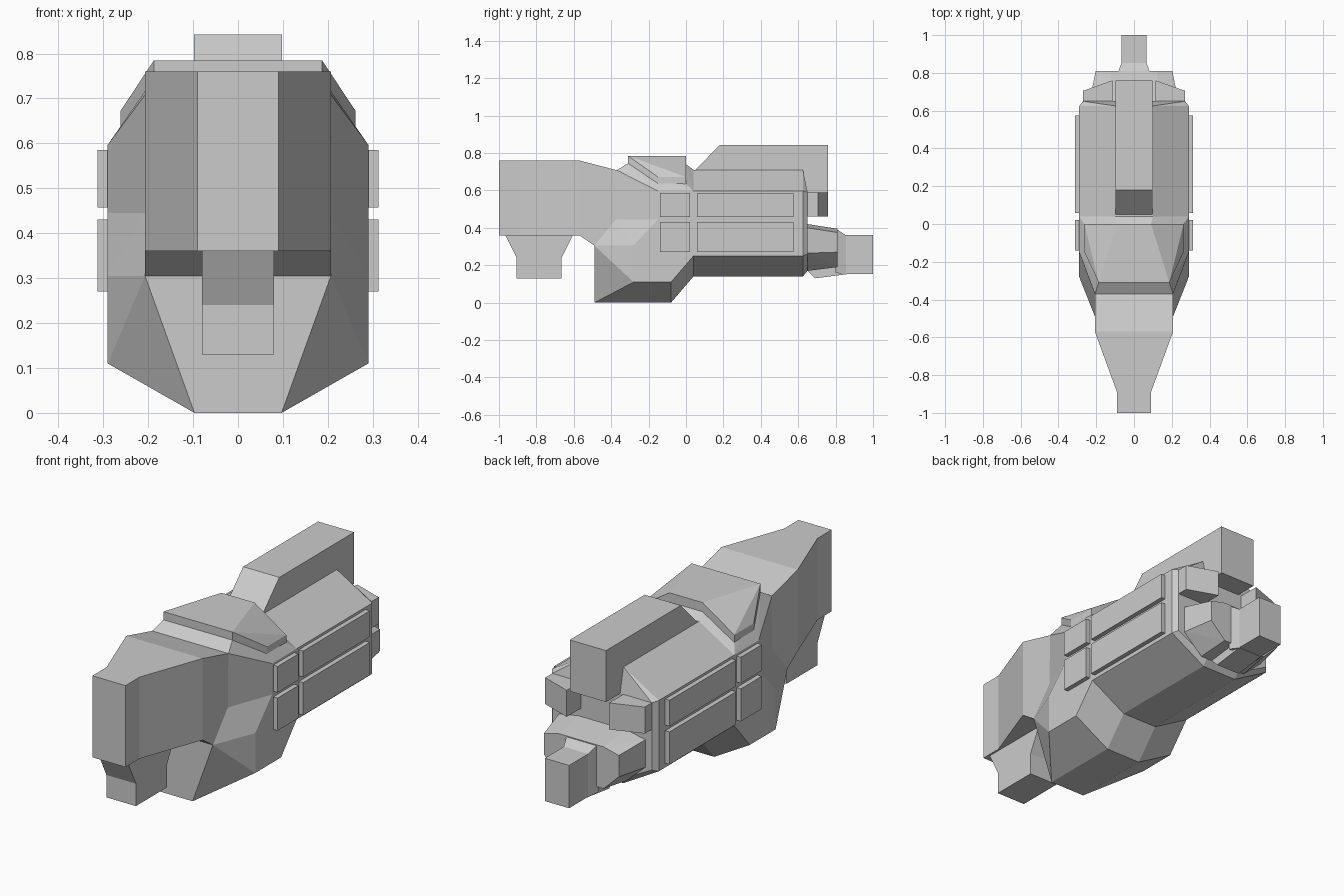
import bpy, bmesh, math

if "Cube" in bpy.data.objects:
    bpy.data.objects.remove(bpy.data.objects["Cube"])


def solid(name, pts, mirror_points=True):
    """Flat-faced convex solid; points are mirrored across x = 0 unless told otherwise."""
    bm = bmesh.new()
    for x, y, z in pts:
        bm.verts.new((x, y, z))
        if mirror_points:
            bm.verts.new((-x, y, z))
    res = bmesh.ops.convex_hull(bm, input=bm.verts[:])
    junk = {g for k in ("geom_interior", "geom_unused") for g in res[k]
            if isinstance(g, bmesh.types.BMVert)}
    bmesh.ops.delete(bm, geom=list(junk), context='VERTS')
    bmesh.ops.dissolve_limit(bm, angle_limit=math.radians(1), verts=bm.verts[:], edges=bm.edges[:])
    bmesh.ops.recalc_face_normals(bm, faces=bm.faces[:])
    me = bpy.data.meshes.new(name)
    bm.to_mesh(me)
    bm.free()
    ob = bpy.data.objects.new(name, me)
    bpy.context.collection.objects.link(ob)
    return ob


def extrude(name, half_width, profile):
    """Convex side profile (y, z) extruded symmetrically in x."""
    return solid(name, [(half_width, y, z) for y, z in profile])


def pair(name, pts):
    """The same solid on the right and left sides."""
    for side, s in (("right", 1), ("left", -1)):
        solid(f"{name}_{side}", [(s * x, y, z) for x, y, z in pts], False)


def box(x0, x1, y0, y1, z0, z1):
    return [(x, y, z) for x in (x0, x1) for y in (y0, y1) for z in (z0, z1)]


# main hull: constant section
section = [(.097, .14), (.29, .25), (.29, .597), (.1, .71)]
solid("rear_hull", [(x, y, z) for y in (.04, .625) for x, z in section])

# hull rear cap, slightly tapered
cap = [(.097, .17), (.27, .26), (.27, .59), (.1, .59)]
solid("hull_rear_cap", [(x, .625, z) for x, z in section] + [(x, .65, z) for x, z in cap])

# upper front hull, rising to the roof plate
solid("upper_front_hull", [
    (.207, -.375, .445), (.29, -.15, .445), (.29, .04, .445),
    (.207, -.37, .708), (.29, -.15, .597), (.29, .04, .597), (.1, .04, .71),
    (.187, -.31, .745), (.262, -.15, .635), (.262, 0, .635), (.09, 0, .74)])

# chin and belly
solid("chin", [
    (.097, -.49, 0), (.207, -.49, .305), (.29, -.28, .11), (.29, -.28, .305),
    (.097, -.08, 0), (.29, -.08, .11), (.097, .04, .14), (.29, .04, .25),
    (.207, -.375, .445), (.29, -.15, .445), (.29, .04, .445)])

# folded roof plate
roof = [(.187, -.31, .785), (.09, 0, .785), (.262, -.15, .672), (.262, 0, .672)]
solid("roof_plate", [(x, y, z - d) for d in (0, .042) for x, y, z in roof])

# nose: neck, taper and tip
extrude("nose_neck", .207, [(-.57, .76), (-.37, .708), (-.57, .36), (-.49, .305), (-.37, .305)])
solid("nose_taper", [(x, y, z) for x, y in ((.207, -.57), (.09, -.89)) for z in (.36, .76)])
extrude("nose_tip", .09, [(-1, .36), (-1, .76), (-.89, .36), (-.89, .76)])

# sensor under the nose
extrude("sensor_mount", .08, [(-.965, .36), (-.605, .36), (-.665, .24), (-.905, .24)])
extrude("sensor_block", .08, [(-.905, .24), (-.665, .24), (-.665, .13), (-.905, .13)])

# dorsal fin
extrude("dorsal_fin", .098, [(.04, .7), (.18, .842), (.76, .842), (.76, .59), (.04, .59)])

# side armour panels
for row, (z0, z1) in enumerate(((.27, .43), (.457, .585))):
    for col, (y0, y1) in enumerate(((-.14, .022), (.058, .575))):
        pair(f"side_panel_{row}_{col}", box(.28, .313, y0, y1, z0, z1))

# upper rear pods with swept back faces
pair("rear_pod", [(x, y, z) for z in (.46, .59)
                  for x, y in ((.115, .63), (.27, .63), (.27, .705), (.115, .76))])

# tail block, neck and exhaust
solid("tail_block", [
    (.13, .65, .42), (.235, .65, .40), (.235, .65, .265), (.13, .65, .17),
    (.12, .81, .395), (.203, .81, .375), (.203, .81, .27), (.12, .81, .19)])
solid("tail_neck", [(x, y, z) for x, y, z0, z1 in ((.085, .8, .16, .397), (.066, .855, .15, .36))
                    for z in (z0, z1)])
extrude("tail_keel", .066, [(.65, .17), (.69, .13), (.86, .152), (.86, .3), (.65, .3)])
extrude("tail_exhaust", .066, [(.85, .152), (1, .152), (1, .362), (.85, .362)])
